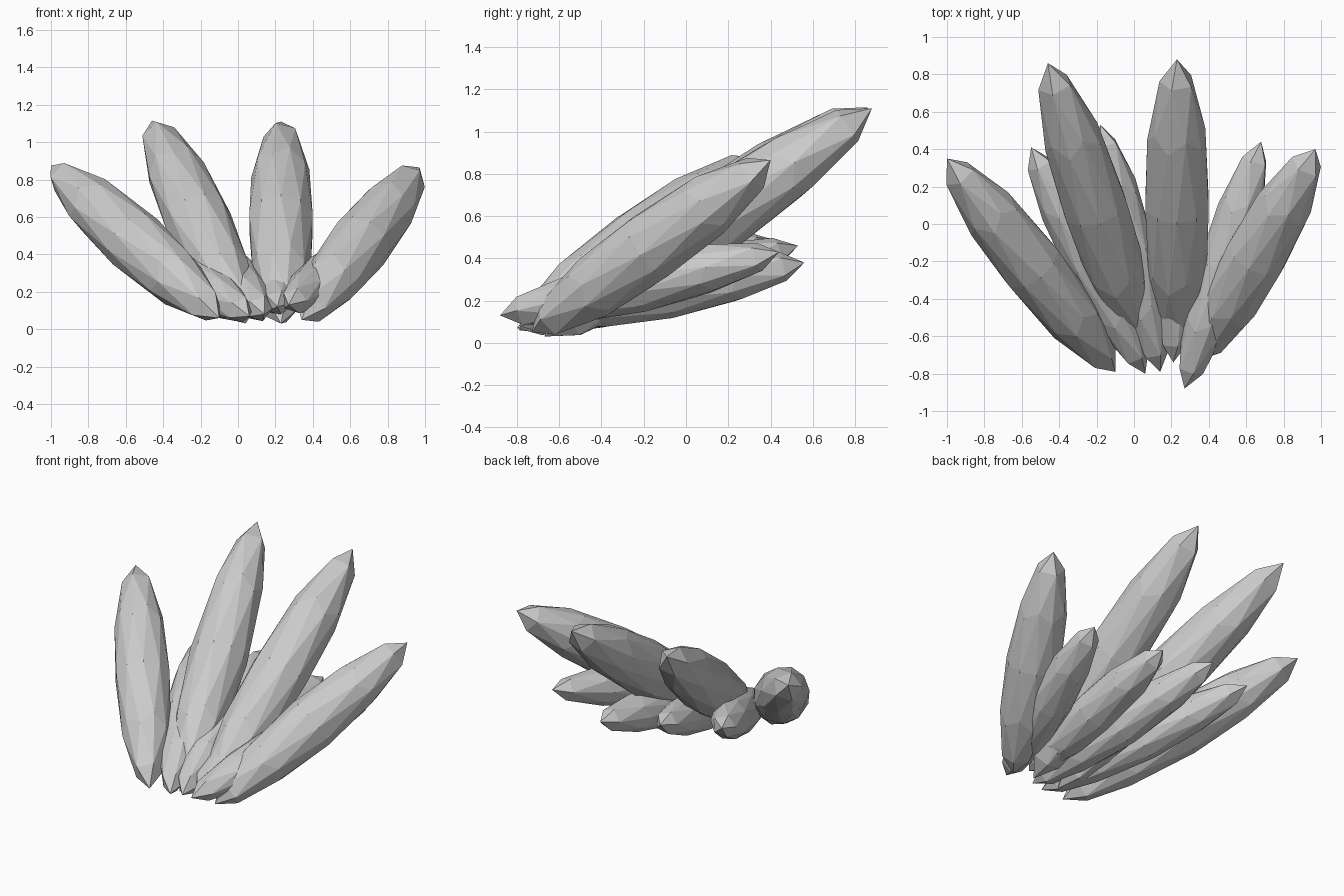
import bpy
from mathutils import Vector

if "Cube" in bpy.data.objects:
    bpy.data.objects.remove(bpy.data.objects["Cube"])


def blade(name, base, tip, radius):
    """Faceted spindle: a stretched icosphere from base point to tip point."""
    base, tip = Vector(base), Vector(tip)
    axis = tip - base
    bpy.ops.mesh.primitive_ico_sphere_add(subdivisions=2, radius=1, location=(base + tip) / 2)
    ob = bpy.context.object
    ob.name = name
    ob.scale = (radius, radius, axis.length / 2)
    ob.rotation_euler = axis.to_track_quat('Z', 'Y').to_euler()
    return ob


# Long upper blades, left to right: base, tip, radius
upper = [
    ((-0.10, -0.79, 0.06), (-1.00, 0.35, 0.875), 0.17),
    ((0.04, -0.67, 0.03), (-0.46, 0.86, 1.115), 0.178),
    ((0.23, -0.67, 0.03), (0.23, 0.88, 1.11), 0.178),
    ((0.34, -0.73, 0.05), (0.97, 0.40, 0.865), 0.168),
]
for i, (base, tip, radius) in enumerate(upper, 1):
    blade(f"upper_leaf_{i}", base, tip, radius)

# Shorter lower blades fanned underneath
lower = [
    ((0.06, -0.80, 0.07), (-0.55, 0.41, 0.49)),
    ((0.14, -0.79, 0.08), (-0.18, 0.53, 0.46)),
    ((0.21, -0.74, 0.12), (0.24, 0.56, 0.38)),
    ((0.27, -0.88, 0.13), (0.68, 0.44, 0.43)),
]
for i, (base, tip) in enumerate(lower, 1):
    blade(f"lower_leaf_{i}", base, tip, 0.135)
